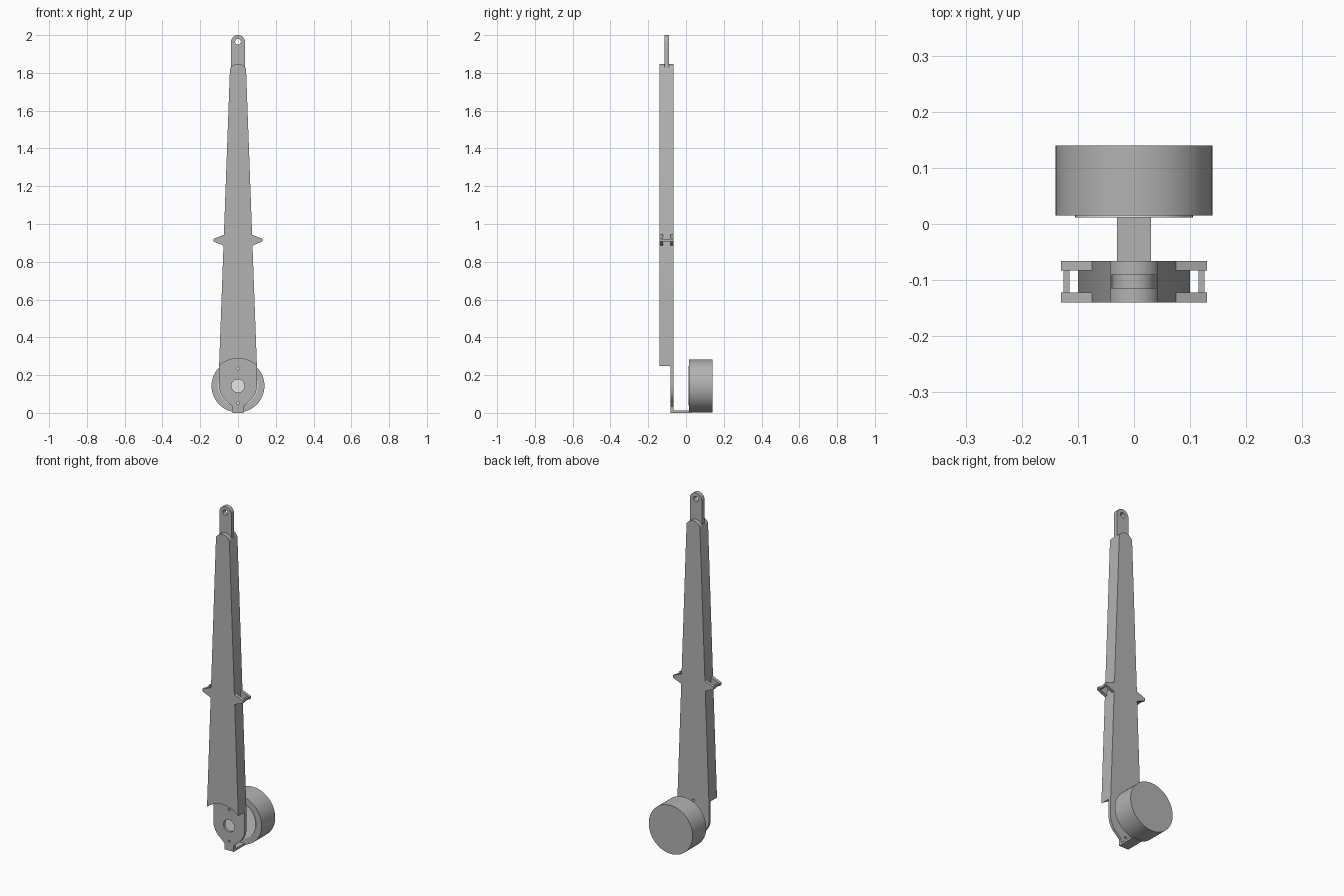
import bpy, bmesh, math

cube = bpy.data.objects.get("Cube")
if cube:
    bpy.data.objects.remove(cube, do_unlink=True)


def material(name, rgb):
    m = bpy.data.materials.new(name)
    m.use_nodes = True
    m.diffuse_color = (*rgb, 1)
    m.node_tree.nodes["Principled BSDF"].inputs["Base Color"].default_value = (*rgb, 1)
    return m


grey = material("plain grey", (0.45, 0.45, 0.45))
pale = material("pale face", (0.85, 0.85, 0.85))

HUB = 0.143             # height of the hub axis
FRONT, BACK = -0.14, -0.066


def arc(r, a0, a1, cz, n=32):
    """Points on an arc in the xz plane, angles in degrees."""
    angles = [math.radians(a0 + (a1 - a0) * i / n) for i in range(n + 1)]
    return [(r * math.cos(a), cz + r * math.sin(a)) for a in angles]


def prism(name, outline, y0, y1, mat=grey):
    """Extrude an xz outline from y0 to y1."""
    bm = bmesh.new()
    face = bm.faces.new([bm.verts.new((x, y0, z)) for x, z in outline])
    ext = bmesh.ops.extrude_face_region(bm, geom=[face])
    verts = [v for v in ext["geom"] if isinstance(v, bmesh.types.BMVert)]
    bmesh.ops.translate(bm, verts=verts, vec=(0, y1 - y0, 0))
    bmesh.ops.recalc_face_normals(bm, faces=bm.faces)
    me = bpy.data.meshes.new(name)
    bm.to_mesh(me)
    bm.free()
    me.materials.append(mat)
    ob = bpy.data.objects.new(name, me)
    bpy.context.scene.collection.objects.link(ob)
    return ob


def box(x0, x1, z0, z1):
    return [(x0, z0), (x1, z0), (x1, z1), (x0, z1)]


def circle(r, z, n=32):
    return arc(r, 0, 360, z, n)[:-1]


def cut(target, outline, y0, y1):
    cutter = prism(target.name + "_cutter", outline, y0, y1)
    cutter.hide_render = True
    cutter.hide_viewport = True
    cutter.display_type = 'WIRE'
    mod = target.modifiers.new("cut", 'BOOLEAN')
    mod.operation = 'DIFFERENCE'
    mod.solver = 'EXACT'
    mod.object = cutter


def smooth(ob):
    bpy.ops.object.select_all(action='DESELECT')
    ob.select_set(True)
    bpy.context.view_layer.objects.active = ob
    bpy.ops.object.shade_smooth_by_angle(angle=math.radians(30))


# Tapered beam with a round mounting plate and tab at its foot
right_foot = [(0.03, 0), (0.03, 0.035), (0.055, 0.059)]
left_foot = [(-x, z) for x, z in reversed(right_foot)]
beam = prism("beam", right_foot + arc(0.1, -50, 0, HUB) + [(0.1, 0.25)]
             + arc(0.047, 25, 155, 1.801) + [(-0.1, 0.25)]
             + arc(0.1, 180, 230, HUB) + left_foot, FRONT, BACK)

# Clear the front of the foot in an arc, leaving the thin plate
cut(beam, arc(0.145, 0, 180, HUB, 48) + [(-0.145, -0.1), (0.145, -0.1)], -0.2, -0.082)
# Slot for the tongue, then the shaft and screw holes
cut(beam, box(-0.1, 0.1, 1.825, 1.9), -0.115, -0.09)
cut(beam, circle(0.035, HUB), -0.2, 0)
for z in (0.235, 0.053):
    cut(beam, circle(0.007, z, 16), -0.2, 0)

# Tongue at the tip, with its pin hole
tongue = prism("tip_tongue", arc(0.038, 0, 180, 1.962) + box(-0.038, 0.038, 1.8, 1.8)[:2],
               -0.115, -0.09)
cut(tongue, circle(0.015, 1.965), -0.2, 0)

# Foot strip joining the plate to the drum
prism("foot_strip", box(-0.03, 0.03, 0, 0.012), BACK, 0.03)

# Drum, with a pale disc on its front face
drum = prism("drum", circle(0.14, HUB, 96), 0.015, 0.14)
disc = prism("drum_face_disc", circle(0.105, HUB, 64), 0.012, 0.016, pale)

# Pairs of pointed side lugs, each pair joined by a thin bar
for side, s in (("left", 1), ("right", -1)):
    lug = [(0.06, 0.881), (0.075, 0.885), (0.13, 0.908),
           (0.13, 0.921), (0.075, 0.943), (0.06, 0.948)]
    for place, y0, y1 in (("front", FRONT, -0.122), ("back", -0.083, BACK)):
        prism(f"{side}_{place}_lug", [(s * x, z) for x, z in lug], y0, y1)
    prism(f"{side}_lug_bar", box(s * 0.115, s * 0.126, 0.908, 0.92), -0.125, -0.08)

for ob in (beam, tongue, drum, disc):
    smooth(ob)
